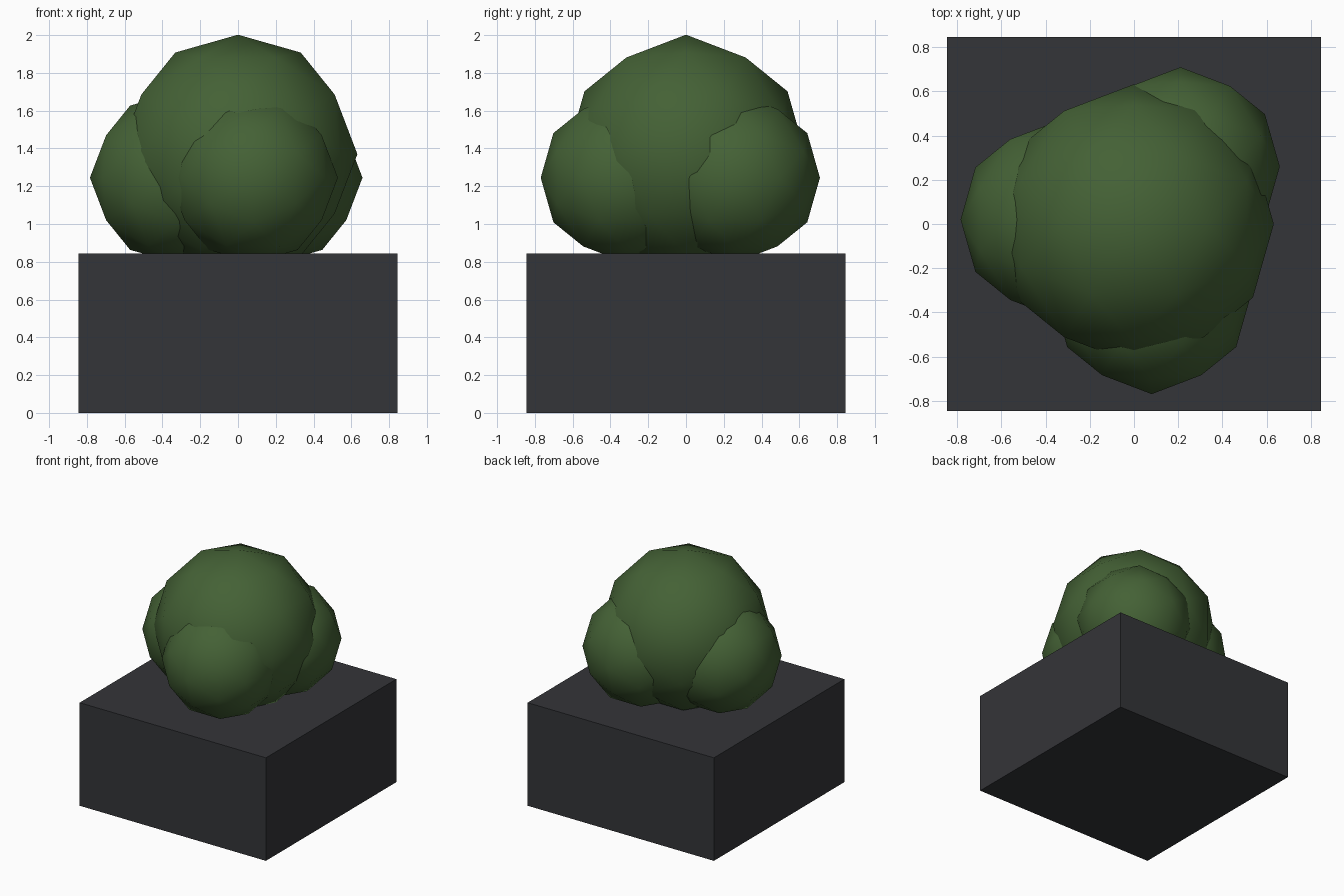
import bpy, bmesh
from mathutils import Vector

if "Cube" in bpy.data.objects:
    bpy.data.objects.remove(bpy.data.objects["Cube"])


def material(name, rgb):
    m = bpy.data.materials.new(name)
    m.diffuse_color = (*rgb, 1)
    m.use_nodes = True
    m.node_tree.nodes["Principled BSDF"].inputs["Base Color"].default_value = m.diffuse_color
    return m


def finish(bm, name, loc, mat, smooth):
    mesh = bpy.data.meshes.new(name)
    bmesh.ops.recalc_face_normals(bm, faces=bm.faces)
    for f in bm.faces:
        f.smooth = smooth
    bm.to_mesh(mesh)
    bm.free()
    mesh.materials.append(mat)
    ob = bpy.data.objects.new(name, mesh)
    ob.location = loc
    bpy.context.collection.objects.link(ob)
    return ob


def leaf_ball(name, loc, r):
    # Icosahedron from three golden rectangles, so edge midpoints lie on the axes
    t = (1 + 5 ** 0.5) / 2
    bm = bmesh.new()
    for a in (-1, 1):
        for b in (-t, t):
            for co in ((a, 0, b), (0, b, a), (b, a, 0)):
                bm.verts.new(co)
    bmesh.ops.convex_hull(bm, input=bm.verts)
    # One subdivision pushed out to the sphere
    bmesh.ops.subdivide_edges(bm, edges=bm.edges[:], cuts=1, use_grid_fill=True)
    for v in bm.verts:
        v.co = Vector(v.co).normalized() * r
    return finish(bm, name, loc, green, True)


green = material("foliage_green", (0.058, 0.12, 0.036))
dark = material("planter_dark", (0.034, 0.035, 0.04))

# Square planter block
W, H = 1.69, 0.845
bm = bmesh.new()
bmesh.ops.create_cube(bm, size=1)
bmesh.ops.scale(bm, vec=(W, W, H), verts=bm.verts)
finish(bm, "planter_box", (0, 0, H / 2), dark, False)

# Main bush and three side clumps
leaf_ball("bush_main", (0, 0, 1.37), 0.632)
for name, x, y in (("left", -0.335, 0.02), ("front", 0.08, -0.32), ("back_right", 0.21, 0.26)):
    leaf_ball("bush_clump_" + name, (x, y, 1.245), 0.449)
